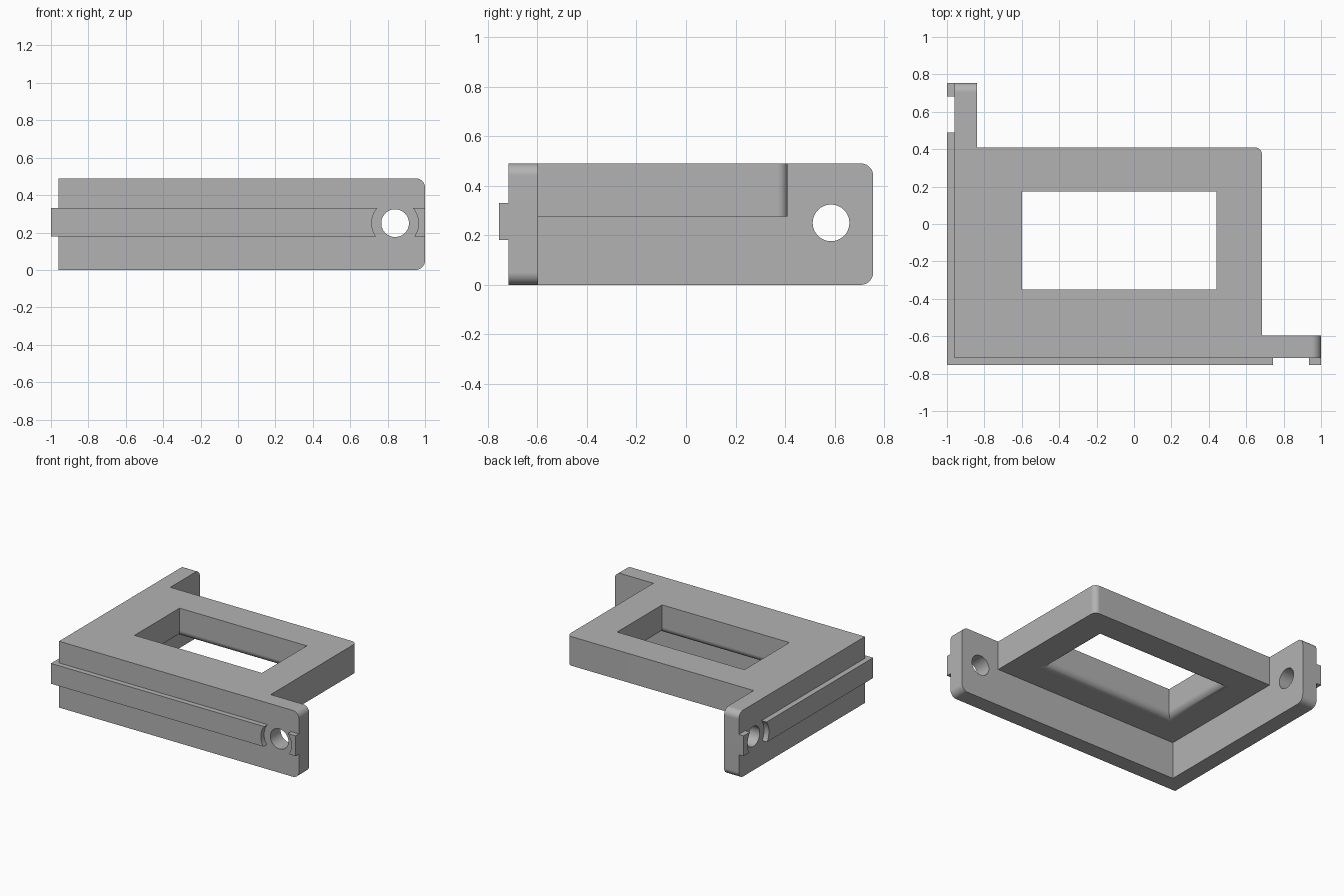
import bpy, bmesh, math

if "Cube" in bpy.data.objects:
    bpy.data.objects.remove(bpy.data.objects["Cube"], do_unlink=True)

# Shared dimensions
TOP, DECK = 0.49, 0.275
LEFT, FRONT, BACK = -0.96, -0.717, 0.755
HOLE_X, HOLE_Y, HOLE_Z = 0.84, 0.585, 0.25
RIB_LOW, RIB_HIGH = 0.18, 0.33

grey = bpy.data.materials.new("plain grey")
grey.use_nodes = True
colour = (0.45, 0.45, 0.45, 1)
grey.diffuse_color = colour
grey.node_tree.nodes["Principled BSDF"].inputs["Base Color"].default_value = colour


def loft(name, rings):
    """Skin a stack of equal-length rings and cap both ends."""
    bm = bmesh.new()
    loops = [[bm.verts.new(p) for p in ring] for ring in rings]
    for a, b in zip(loops, loops[1:]):
        for i in range(len(a)):
            j = (i + 1) % len(a)
            bm.faces.new((a[i], a[j], b[j], b[i]))
    bm.faces.new(loops[0][::-1])
    bm.faces.new(loops[-1])
    bmesh.ops.recalc_face_normals(bm, faces=bm.faces)
    mesh = bpy.data.meshes.new(name)
    bm.to_mesh(mesh)
    bm.free()
    mesh.materials.append(grey)
    obj = bpy.data.objects.new(name, mesh)
    bpy.context.collection.objects.link(obj)
    return obj


def place(axis, u, v, w):
    """Map profile coordinates u, v and depth w to space."""
    return {"x": (w, u, v), "y": (u, w, v), "z": (u, v, w)}[axis]


def prism(name, axis, outline, start, end):
    return loft(name, [[place(axis, u, v, w) for u, v in outline] for w in (start, end)])


def outline(u0, v0, u1, v1, low=0, high=0, steps=8):
    """Rectangle with the two corners on its u1 side optionally rounded."""
    points = [(u0, v0)]
    for radius, cv, turn in ((low, v0 + low, -math.pi / 2), (high, v1 - high, 0)):
        for i in range(steps + 1 if radius else 1):
            a = turn + i * math.pi / 2 / steps
            points.append((u1 - radius + radius * math.cos(a), cv + radius * math.sin(a)))
    return points + [(u0, v1)]


def circle(u, v, radius, n=48):
    angles = [i * math.tau / n for i in range(n)]
    return [(u + radius * math.cos(a), v + radius * math.sin(a)) for a in angles]


def combine(target, tool, operation):
    mod = target.modifiers.new("join", "BOOLEAN")
    mod.operation, mod.solver, mod.object = operation, "EXACT", tool
    bpy.context.view_layer.objects.active = target
    bpy.ops.object.modifier_apply(modifier=mod.name)
    bpy.data.objects.remove(tool, do_unlink=True)


def finish(obj):
    """Merge coplanar faces and smooth only the rounded areas."""
    bm = bmesh.new()
    bm.from_mesh(obj.data)
    bmesh.ops.remove_doubles(bm, verts=bm.verts, dist=0.0001)
    bmesh.ops.dissolve_limit(bm, angle_limit=0.01, verts=bm.verts, edges=bm.edges)
    bm.to_mesh(obj.data)
    bm.free()
    bpy.ops.object.select_all(action="DESELECT")
    obj.select_set(True)
    bpy.context.view_layer.objects.active = obj
    bpy.ops.object.shade_smooth_by_angle(angle=math.radians(30))
    obj.modifiers.new("clean shading", "WEIGHTED_NORMAL").keep_sharp = True


# Deck with one rounded corner, joined to two walls with rounded free ends
body = prism("bracket_body", "z", outline(LEFT, FRONT, 0.685, 0.41, high=0.04), DECK, TOP)
front_wall = prism("front_wall", "y", outline(LEFT, 0, 1, TOP, 0.05, 0.05), FRONT, -0.597)
side_wall = prism("side_wall", "x", outline(FRONT, 0, BACK, TOP, 0.05, 0.05), LEFT, -0.84)
combine(body, front_wall, "UNION")
combine(body, side_wall, "UNION")

# Window opening, with its lower edge rounded over
radius = 0.05
levels = [(DECK - 0.05, radius)]
for i in range(9):
    a = i * math.pi / 2 / 8
    levels.append((DECK + radius * (1 - math.cos(a)), radius * (1 - math.sin(a))))
levels.append((TOP + 0.1, 0))
window = loft("window_cutter", [
    [(u, v, z) for u, v in outline(-0.6 - o, -0.35 - o, 0.44 + o, 0.175 + o)]
    for z, o in levels])
combine(body, window, "DIFFERENCE")

# Screw holes through both ears
for axis, centre, start in (("y", HOLE_X, FRONT), ("x", HOLE_Y, LEFT)):
    hole = prism("hole_cutter", axis, circle(centre, HOLE_Z, 0.074), start - 0.1, start + 0.2)
    combine(body, hole, "DIFFERENCE")
finish(body)

# Guide ribs on the outer faces, cleared in a circle around each hole
front_rib = prism("front_rib", "y", outline(-1, RIB_LOW, 1, RIB_HIGH), -BACK, FRONT)
side_rib = prism("side_rib", "x", outline(FRONT, RIB_LOW, BACK, RIB_HIGH), -1, LEFT)
for rib, axis, centre, start in ((front_rib, "y", HOLE_X, FRONT), (side_rib, "x", HOLE_Y, LEFT)):
    relief = prism("relief_cutter", axis, circle(centre, HOLE_Z, 0.125), start - 0.1, start + 0.1)
    combine(rib, relief, "DIFFERENCE")
    finish(rib)
